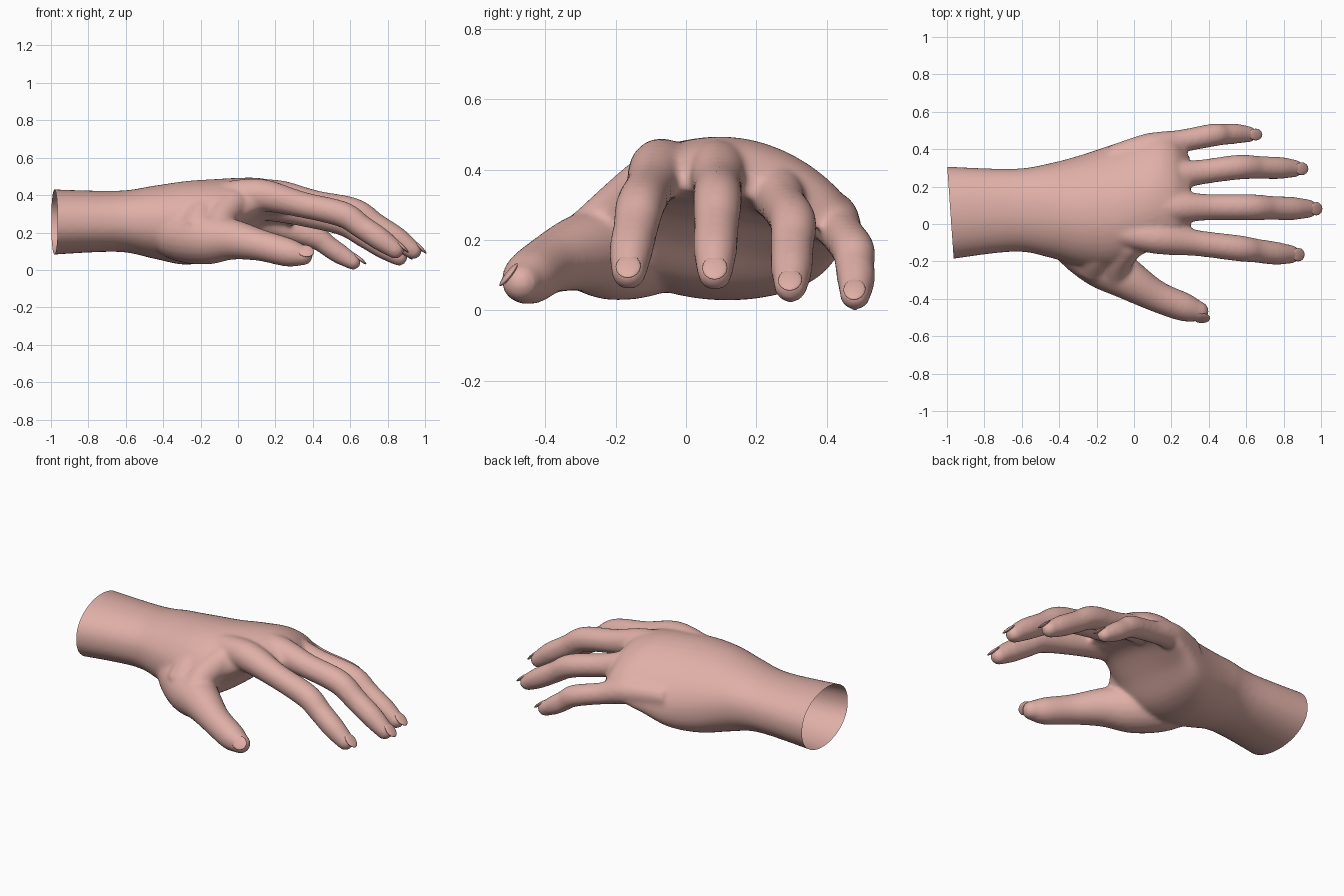
import bpy, bmesh, math
from mathutils import Vector, Matrix

if "Cube" in bpy.data.objects:
    bpy.data.objects.remove(bpy.data.objects["Cube"])

skin = bpy.data.materials.new("skin")
skin.diffuse_color = (0.74, 0.43, 0.385, 1)
skin.use_nodes = True
skin.node_tree.nodes["Principled BSDF"].inputs["Base Color"].default_value = skin.diffuse_color


def smooth_path(pts, n):
    """Catmull-Rom interpolation of tuples of any length."""
    out = []
    for i in range(len(pts) - 1):
        a, b, c, d = pts[max(i - 1, 0)], pts[i], pts[i + 1], pts[min(i + 2, len(pts) - 1)]
        for k in range(n):
            t = k / n
            out.append([0.5 * (2 * q + (r - p) * t + (2 * p - 5 * q + 4 * r - s) * t * t
                               + (3 * q - p - 3 * r + s) * t ** 3)
                        for p, q, r, s in zip(a, b, c, d)])
    out.append(list(pts[-1]))
    return out


def loft(bm, rings):
    """Skin a list of closed rings and cap both ends."""
    vs = [[bm.verts.new(p) for p in ring] for ring in rings]
    n = len(vs[0])
    for a, b in zip(vs, vs[1:]):
        for i in range(n):
            j = (i + 1) % n
            bm.faces.new((a[i], a[j], b[j], b[i]))
    bm.faces.new(vs[0][::-1])
    bm.faces.new(vs[-1])


def digit(bm, pts):
    """Round tube through (x, y, z, radius) points with a domed tip; returns tip frame."""
    path = smooth_path(pts, 6)
    centers = [Vector(p[:3]) for p in path]
    n = len(path)
    frames = []
    for i in range(n):
        t = (centers[min(i + 1, n - 1)] - centers[max(i - 1, 0)]).normalized()
        frames.append((centers[i], t, path[i][3]))
    tip, t, r = frames[-1]
    for k in range(1, 6):
        a = math.radians(16 * k)
        frames.append((tip + t * r * math.sin(a), t, r * math.cos(a)))
    rings = []
    for c, d, rad in frames:
        side = d.cross(Vector((0, 0, 1))).normalized()
        up = side.cross(d)
        rings.append([c + rad * (math.cos(2 * math.pi * k / 20) * side
                                 + math.sin(2 * math.pi * k / 20) * up) for k in range(20)])
    loft(bm, rings)
    return tip, t, r


def finger_path(knuckle, joint, end, tip, r):
    """Fill in the root and the slimmer bones between the joints of a finger."""
    k, j, e, t = (Vector(v) for v in (knuckle, joint, end, tip))
    root = Vector((k.x - .2, k.y + (.1 - k.y) * .17, k.z))
    stops = [(root, 1), (k, 1.22), (k.lerp(j, .5), 1), (j, 1),
             (j.lerp(e, .5), .92), (e, .89), (t, .71)]
    return [(*p, r * s) for p, s in stops]


def nail(bm, tip, t, r, facing):
    """Thin curved plate lying on the tip of a digit."""
    side = t.cross(facing).normalized()
    up = side.cross(t)
    pos = tip + up * r * 0.74 + t * 0.022
    t = (t - up * 0.16).normalized()
    up = side.cross(t)
    m = Matrix.Translation(pos) @ Matrix((t, side, up)).transposed().to_4x4()
    m = m @ Matrix.Diagonal((0.046, r * 0.72, 0.009, 1))
    bmesh.ops.create_uvsphere(bm, u_segments=16, v_segments=10, radius=1, matrix=m)


def make(name, bm):
    bmesh.ops.recalc_face_normals(bm, faces=bm.faces)
    me = bpy.data.meshes.new(name)
    bm.to_mesh(me)
    bm.free()
    ob = bpy.data.objects.new(name, me)
    bpy.context.collection.objects.link(ob)
    me.materials.append(skin)
    return ob


# Forearm and palm: x, y min, y max, mid z, half thickness
SECTIONS = [
    (-1.06, -.20, .31, .255, .178),
    (-.65, -.148, .295, .26, .163),
    (-.45, -.18, .325, .255, .195),
    (-.28, -.23, .37, .252, .222),
    (-.13, -.24, .42, .275, .208),
    (0, -.185, .46, .335, .153),
    (.12, -.13, .485, .378, .107),
    (.22, -.11, .46, .378, .08),
    (.30, -.05, .36, .362, .035),
]
body = bmesh.new()
rings = []
for x, y0, y1, z0, hz in smooth_path(SECTIONS, 5):
    bend = min(max((x + .5) / .55, 0), 1)   # the hand arches towards the knuckles
    ring = []
    for k in range(40):
        a = 2 * math.pi * k / 40
        c, s = math.cos(a), math.sin(a)
        ring.append((x, (y0 + y1) / 2 + c * (y1 - y0) / 2,
                     z0 + math.copysign(abs(s) ** .9, s) * hz
                     - bend * (.055 * c + .075 * c * c)))
    rings.append(ring)
loft(body, rings)

# Fingers (knuckle, middle joint, end joint, tip, radius) with nails
nails = bmesh.new()
for args in (
    ((.12, -.075, .402), (.56, -.13, .297), (.76, -.157, .165), (.84, -.162, .108), .07),
    ((.20, .09, .398), (.62, .09, .315), (.85, .083, .168), (.935, .082, .105), .07),
    ((.15, .25, .345), (.56, .304, .25), (.78, .3, .117), (.86, .297, .068), .067),
    ((.08, .41, .265), (.42, .475, .170), (.54, .483, .088), (.615, .48, .043), .062),
):
    nail(nails, *digit(body, finger_path(*args)), Vector((0, 0, 1)))

# Thumb: ball, joints and tip
thumb = [(-.46, .02, .23, .09), (-.32, -.09, .185, .135), (-.17, -.205, .168, .14),
         (-.03, -.298, .163, .11), (.12, -.386, .132, .085), (.27, -.445, .093, .077),
         (.345, -.467, .078, .056)]
nail(nails, *digit(body, thumb), Vector((.3, -.75, .5)))

# Web of skin bridging thumb and index finger
digit(body, [(-.10, -.29, .20, .075), (-.09, -.2, .275, .082), (-.03, -.11, .35, .085)])
digit(body, [(-.22, -.24, .2, .09), (-.20, -.17, .28, .09), (-.15, -.08, .35, .09)])

# Fuse everything into one smooth skin
hand = make("hand", body)
bpy.context.view_layer.objects.active = hand
hand.select_set(True)
mod = hand.modifiers.new("fuse", 'REMESH')
mod.mode = 'VOXEL'
mod.voxel_size = 0.011
bpy.ops.object.modifier_apply(modifier=mod.name)
mod = hand.modifiers.new("soften", 'SMOOTH')
mod.factor = 0.5
mod.iterations = 14
bpy.ops.object.modifier_apply(modifier=mod.name)

# Cut the wrist open and leave it hollow
bm = bmesh.new()
bm.from_mesh(hand.data)
bmesh.ops.bisect_plane(bm, geom=bm.verts[:] + bm.edges[:] + bm.faces[:],
                       plane_co=(-.998, .3, .26), plane_no=(-1, -.07, 0), clear_outer=True)
for f in bm.faces:
    f.smooth = True
    f.material_index = 0
bm.to_mesh(hand.data)
bm.free()
if not hand.data.materials:
    hand.data.materials.append(skin)

fingernails = make("fingernails", nails)
for p in fingernails.data.polygons:
    p.use_smooth = True
